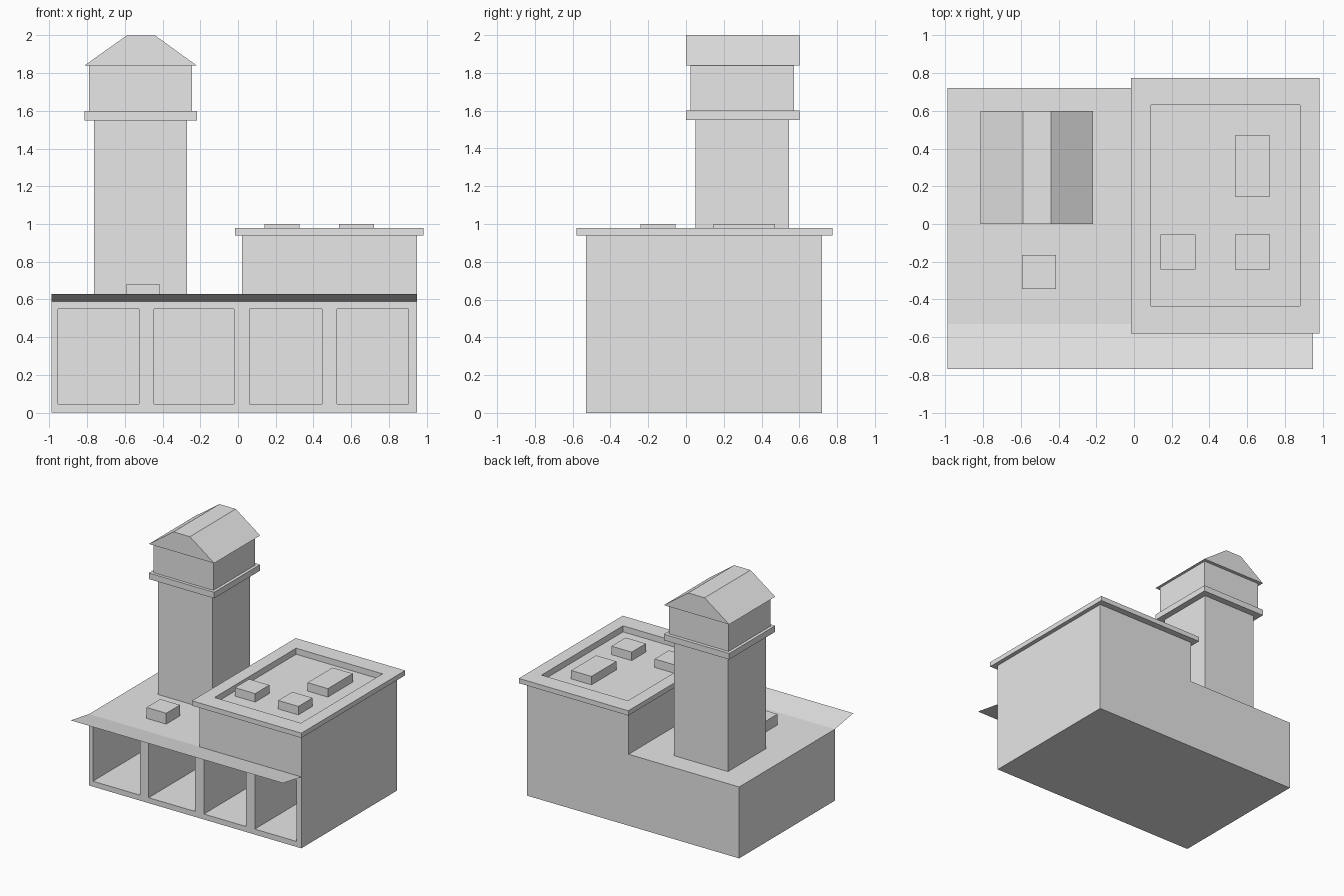
import bpy
import bmesh

cube = bpy.data.objects.get("Cube")
if cube:
    bpy.data.objects.remove(cube, do_unlink=True)

grey = bpy.data.materials.new("plain_grey")
grey.use_nodes = True
colour = (0.8, 0.8, 0.8, 1)
grey.diffuse_color = colour
grey.node_tree.nodes["Principled BSDF"].inputs["Base Color"].default_value = colour


def finish(name, bm):
    mesh = bpy.data.meshes.new(name)
    bm.to_mesh(mesh)
    bm.free()
    mesh.materials.append(grey)
    obj = bpy.data.objects.new(name, mesh)
    bpy.context.collection.objects.link(obj)
    return obj


def prism(name, profile, y0, y1):
    """Extrude an xz profile along y."""
    bm = bmesh.new()
    face = bm.faces.new([bm.verts.new((x, y0, z)) for x, z in profile])
    new = bmesh.ops.extrude_face_region(bm, geom=[face])["geom"]
    verts = [v for v in new if isinstance(v, bmesh.types.BMVert)]
    bmesh.ops.translate(bm, verts=verts, vec=(0, y1 - y0, 0))
    bmesh.ops.recalc_face_normals(bm, faces=bm.faces)
    return finish(name, bm)


def box(name, x, y, z):
    return prism(name, [(x[0], z[0]), (x[1], z[0]), (x[1], z[1]), (x[0], z[1])], *y)


def cut(obj, cutters):
    """Subtract the cutters and bake the result into the mesh."""
    for c in cutters:
        c.hide_render = True
        mod = obj.modifiers.new("cut", "BOOLEAN")
        mod.object = c
        mod.operation = "DIFFERENCE"
        mod.solver = "EXACT"
    bpy.context.view_layer.update()
    baked = bpy.data.meshes.new_from_object(
        obj.evaluated_get(bpy.context.evaluated_depsgraph_get()))
    obj.modifiers.clear()
    obj.data = baked
    baked.materials.clear()
    baked.materials.append(grey)
    for p in baked.polygons:
        p.material_index = 0


LEFT, RIGHT, FRONT, BACK = -0.99, 0.95, -0.53, 0.72
LOW_ROOF, HIGH_ROOF = 0.59, 0.94

# Stepped building body
body = prism("building_body", [
    (LEFT, 0), (RIGHT, 0), (RIGHT, HIGH_ROOF), (0.02, HIGH_ROOF),
    (0.02, LOW_ROOF), (LEFT, LOW_ROOF)], FRONT, BACK)
parapet = box("roof_parapet", (-0.015, 0.985), (-0.58, 0.775), (HIGH_ROOF, 0.98))

# Front bays and the sunken roof
bays = [(-0.955, -0.525), (-0.445, -0.02), (0.06, 0.445), (0.525, 0.905)]
cutters = [box("bay_cutter", x, (FRONT - 0.1, 0.57), (0.045, 0.55)) for x in bays]
recess = box("recess_cutter", (0.09, 0.88), (-0.435, 0.63), (0.93, 1.1))
cut(body, cutters + [recess])
cut(parapet, [recess])
for c in cutters + [recess]:
    bpy.data.objects.remove(c, do_unlink=True)

# Thin awning rising toward the front
bm = bmesh.new()
bm.faces.new([bm.verts.new(v) for v in (
    (LEFT, -0.77, 0.63), (RIGHT, -0.77, 0.63),
    (RIGHT, FRONT, LOW_ROOF), (LEFT, FRONT, LOW_ROOF))])
finish("front_awning", bm)

# Rooftop units
box("low_roof_unit", (-0.595, -0.415), (-0.345, -0.165), (LOW_ROOF, 0.68))
for name, x, y in (
        ("roof_unit_left", (0.535, 0.72), (-0.24, -0.055)),
        ("roof_unit_right", (0.14, 0.325), (-0.24, -0.055)),
        ("roof_unit_long", (0.535, 0.72), (0.145, 0.47))):
    box(name, x, y, (0.93, 1.0))

# Tower
box("tower_shaft", (-0.765, -0.27), (0.05, 0.545), (LOW_ROOF, 1.55))
box("tower_ledge", (-0.815, -0.218), (0, 0.6), (1.55, 1.6))
box("tower_top_room", (-0.79, -0.243), (0.025, 0.572), (1.6, 1.84))
prism("tower_roof", [(-0.815, 1.84), (-0.218, 1.84), (-0.44, 2), (-0.59, 2)], 0, 0.6)
